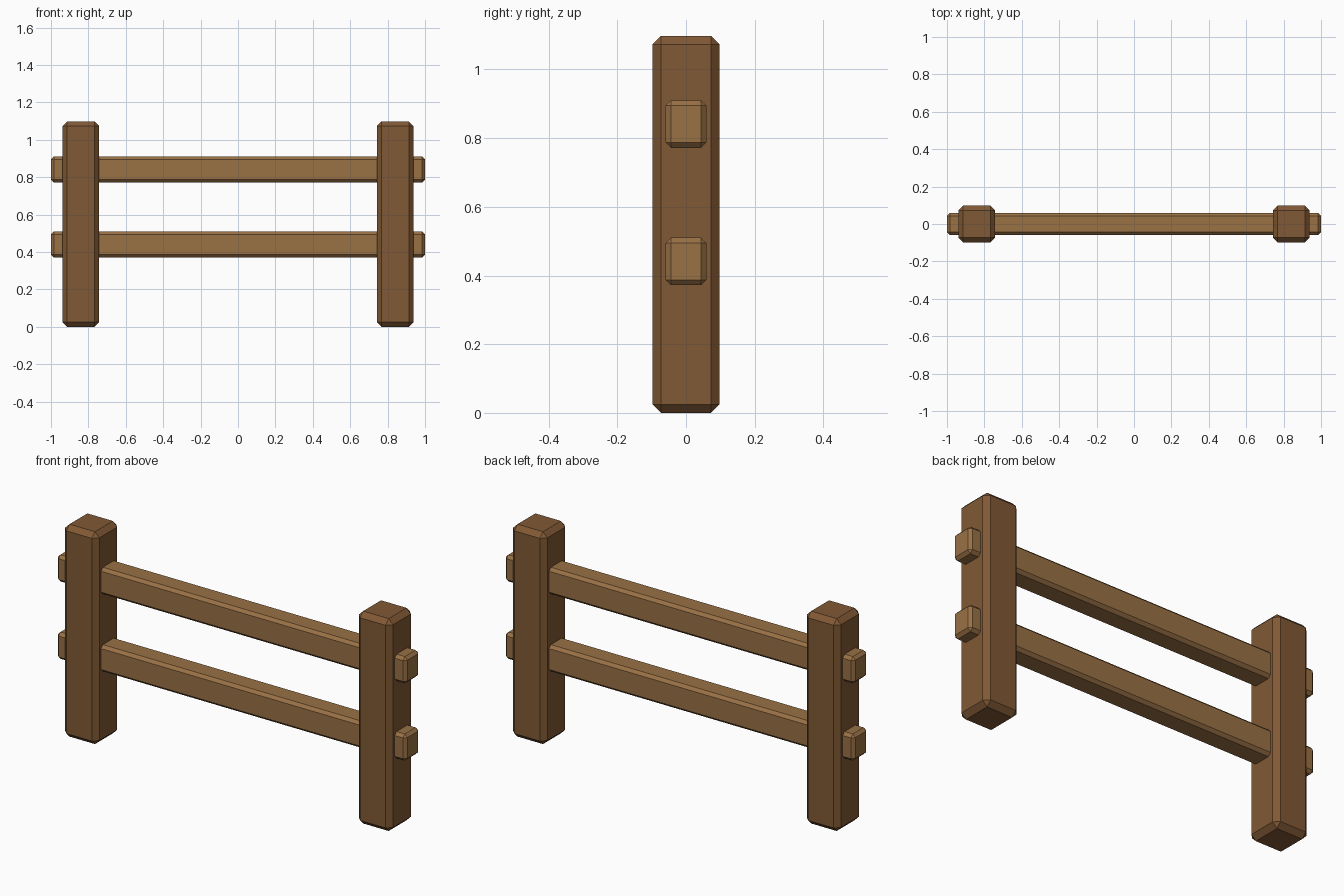
import bpy

if "Cube" in bpy.data.objects:
    bpy.data.objects.remove(bpy.data.objects["Cube"])


def wood(name, color):
    mat = bpy.data.materials.new(name)
    mat.diffuse_color = color
    mat.use_nodes = True
    mat.node_tree.nodes["Principled BSDF"].inputs["Base Color"].default_value = mat.diffuse_color
    return mat


def beam(name, size, center, chamfer, mat):
    # Box with a single flat chamfer on every edge
    bpy.ops.mesh.primitive_cube_add(size=1, location=center)
    obj = bpy.context.object
    obj.name = name
    obj.scale = size
    bpy.ops.object.transform_apply(location=False, rotation=False, scale=True)
    bevel = obj.modifiers.new("chamfer", 'BEVEL')
    bevel.width = chamfer
    bevel.segments = 1
    bevel.limit_method = 'NONE'
    obj.data.materials.append(mat)
    return obj


dark_wood = wood("dark_wood", (0.22, 0.10, 0.035, 1))
light_wood = wood("light_wood", (0.32, 0.165, 0.06, 1))

# Upright posts
for side, x in (("left", -0.84), ("right", 0.84)):
    beam(side + "_post", (0.196, 0.196, 1.098), (x, 0, 0.549), 0.025, dark_wood)

# Rails running through both posts
for level, z in (("lower", 0.441), ("upper", 0.841)):
    beam(level + "_rail", (2.0, 0.118, 0.138), (0, 0, z), 0.015, light_wood)
